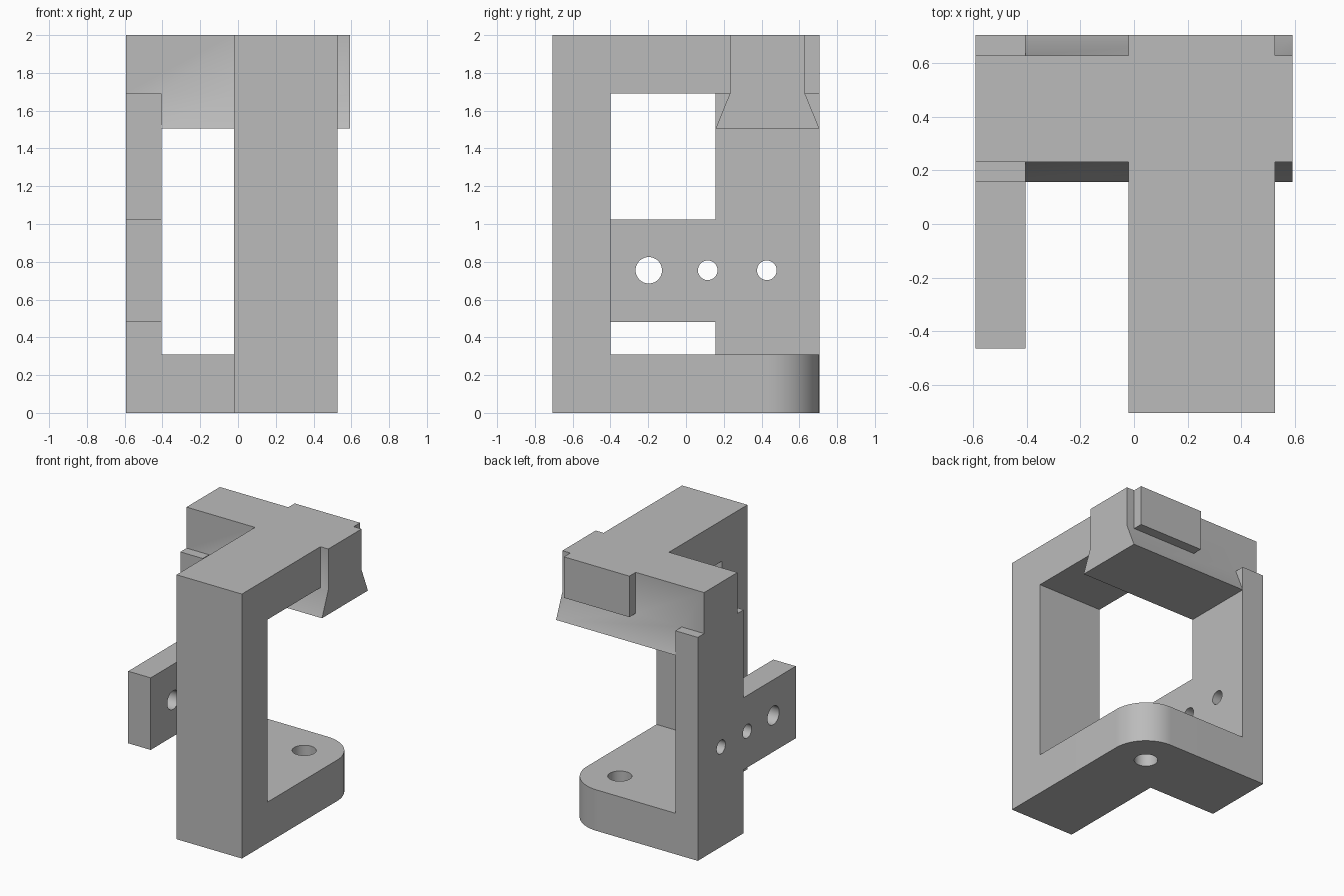
import bpy, bmesh, math
from mathutils import Vector

if "Cube" in bpy.data.objects:
    bpy.data.objects.remove(bpy.data.objects["Cube"])

grey = bpy.data.materials.new("plain grey")
grey.diffuse_color = (0.5, 0.5, 0.5, 1)
grey.use_nodes = True
grey.node_tree.nodes["Principled BSDF"].inputs["Base Color"].default_value = grey.diffuse_color

# Main dimensions
X0, X1, X2, X3, X4 = -0.593, -0.405, -0.02, 0.527, 0.593
YF, YI, YP, YB = -0.706, -0.40, 0.157, 0.706
BASE, ARM, HEAD, TOP = 0.31, 1.69, 1.505, 2.0


def prism(name, profile, axis, lo, hi):
    """Extrude a closed profile along x (profile is y,z) or z (profile is x,y)."""
    bm = bmesh.new()
    place = (lambda a, b: (lo, a, b)) if axis == 'X' else (lambda a, b: (a, b, lo))
    face = bm.faces.new([bm.verts.new(place(a, b)) for a, b in profile])
    shift = Vector((hi - lo, 0, 0)) if axis == 'X' else Vector((0, 0, hi - lo))
    out = bmesh.ops.extrude_face_region(bm, geom=[face])
    bmesh.ops.translate(bm, vec=shift, verts=[v for v in out['geom'] if isinstance(v, bmesh.types.BMVert)])
    bmesh.ops.recalc_face_normals(bm, faces=bm.faces)
    me = bpy.data.meshes.new(name)
    bm.to_mesh(me)
    bm.free()
    me.materials.append(grey)
    ob = bpy.data.objects.new(name, me)
    bpy.context.collection.objects.link(ob)
    return ob


def arc(cx, cy, r, a0, a1, n):
    return [(cx + r * math.cos(a0 + (a1 - a0) * i / n),
             cy + r * math.sin(a0 + (a1 - a0) * i / n)) for i in range(n + 1)]


def circle(cx, cy, r):
    return arc(cx, cy, r, 0, 2 * math.pi, 40)[:-1]


def combine(target, tool, operation):
    """Apply a boolean and discard the tool."""
    bpy.context.view_layer.objects.active = target
    mod = target.modifiers.new("combine", 'BOOLEAN')
    mod.operation, mod.solver, mod.object = operation, 'EXACT', tool
    bpy.ops.object.modifier_apply(modifier=mod.name)
    bpy.data.objects.remove(tool)


# Front column with the top arm reaching back
bracket = prism("clamp_bracket", [(YF, 0), (YI, 0), (YI, ARM), (YB, ARM), (YB, TOP), (YF, TOP)], 'X', X2, X3)

# L-shaped foot with a rounded outer corner
R = 0.275
foot = prism("foot", [(X2, YF), (X3, YF)] + arc(X3 - R, YB - R, R, 0, math.pi / 2, 24)
             + [(X0, YB), (X0, YP), (X2, YP)], 'Z', 0, BASE)

# Flared cross head
head = prism("cross_head", [(YP, HEAD), (YB, HEAD), (0.63, ARM), (0.63, TOP), (0.232, TOP), (0.232, ARM)], 'X', X0, X4)

# Side post with the forward mounting tab
post = prism("side_post", [(YP, 0), (YB, 0), (YB, ARM), (YP, ARM), (YP, 1.025),
                           (-0.465, 1.025), (-0.465, 0.48), (YP, 0.48)], 'X', X0, X1)
for part in (foot, head, post):
    combine(bracket, part, 'UNION')

# Bolt holes through the foot and the tab
combine(bracket, prism("foot_hole", circle(X3 - R, YB - R, 0.083), 'Z', -0.1, BASE + 0.1), 'DIFFERENCE')
for y, r in ((-0.197, 0.07), (0.115, 0.052), (0.428, 0.052)):
    combine(bracket, prism("tab_hole", circle(y, 0.755, r), 'X', X0 - 0.1, X1 + 0.1), 'DIFFERENCE')

bpy.ops.object.select_all(action='DESELECT')
bracket.select_set(True)
bpy.context.view_layer.objects.active = bracket
bpy.ops.object.shade_smooth_by_angle(angle=math.radians(30))
